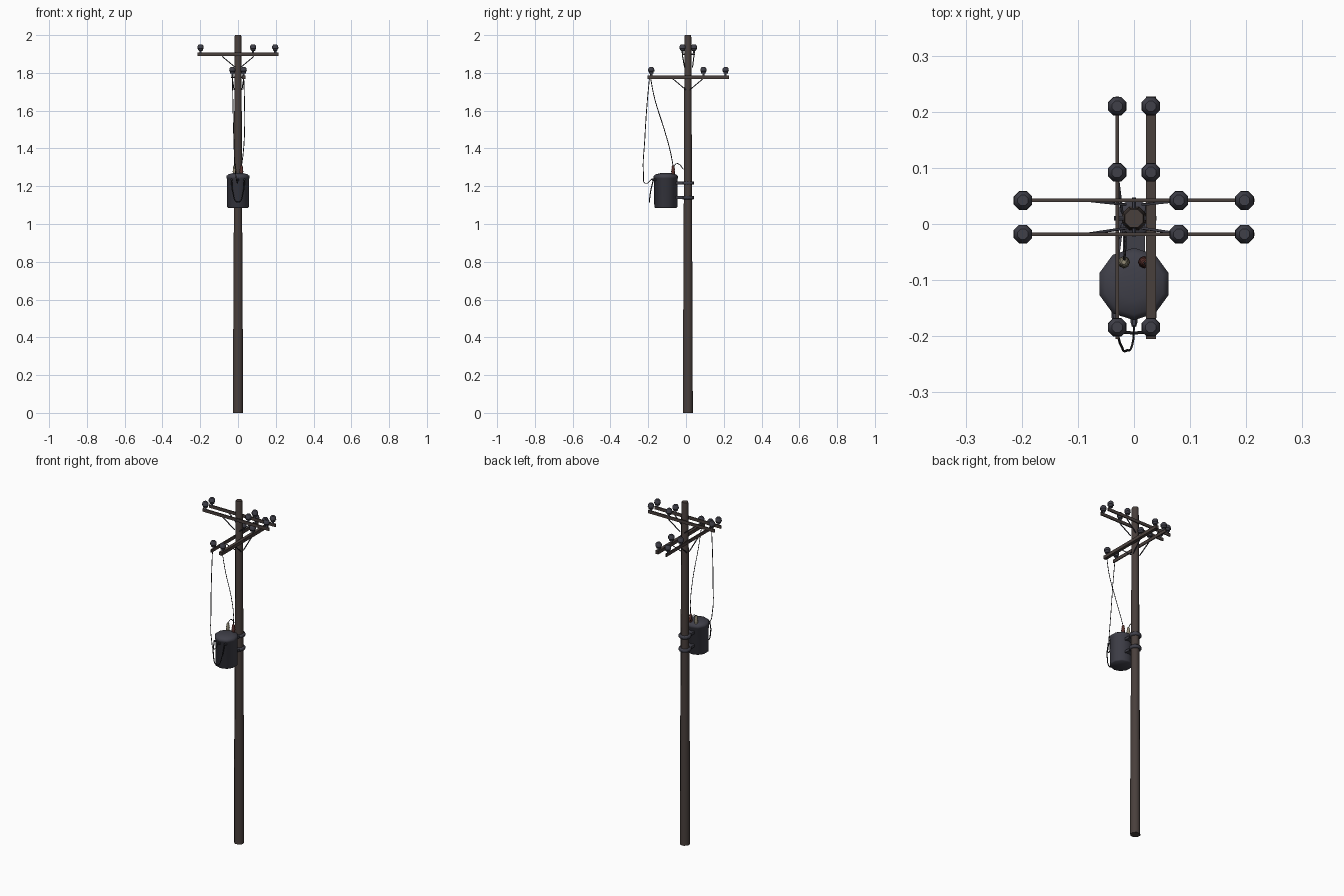
import bpy, math
from mathutils import Vector

if "Cube" in bpy.data.objects:
    bpy.data.objects.remove(bpy.data.objects["Cube"])


def mat(name, rgb):
    m = bpy.data.materials.new(name)
    m.diffuse_color = (*rgb, 1)
    m.use_nodes = True
    m.node_tree.nodes["Principled BSDF"].inputs["Base Color"].default_value = m.diffuse_color
    return m


WOOD = mat("dark brown wood", (0.066, 0.050, 0.045))
METAL = mat("blue grey metal", (0.050, 0.050, 0.066))
WIRE = mat("black cable", (0.018, 0.018, 0.022))
RED = mat("dark red ceramic", (0.11, 0.035, 0.03))
CREAM = mat("cream ceramic", (0.30, 0.27, 0.19))
PY = 0.01  # pole centre in y


def finish(name, verts, faces, m, smooth=True):
    me = bpy.data.meshes.new(name)
    me.from_pydata(verts, [], faces)
    me.materials.append(m)
    ob = bpy.data.objects.new(name, me)
    bpy.context.collection.objects.link(ob)
    if smooth:
        bpy.ops.object.select_all(action='DESELECT')
        ob.select_set(True)
        bpy.context.view_layer.objects.active = ob
        bpy.ops.object.shade_smooth_by_angle(angle=math.radians(50))
    return ob


def lathe(name, profile, sides, m, loc=(0, 0, 0), turn=0.0, axis=(0, 0, 1)):
    """Revolve (radius, height) points, capped at both ends."""
    q = Vector((0, 0, 1)).rotation_difference(Vector(axis))
    verts, faces = [], []
    for r, h in profile:
        for i in range(sides):
            a = turn + 2 * math.pi * i / sides
            verts.append(Vector(loc) + q @ Vector((r * math.cos(a), r * math.sin(a), h)))
    for k in range(len(profile) - 1):
        for i in range(sides):
            j = (i + 1) % sides
            faces.append((k * sides + i, k * sides + j, (k + 1) * sides + j, (k + 1) * sides + i))
    n = (len(profile) - 1) * sides
    faces.append(tuple(reversed(range(sides))))
    faces.append(tuple(n + i for i in range(sides)))
    return finish(name, verts, faces, m)


def box(name, lo, hi, m):
    v = [(x, y, z) for x in (lo[0], hi[0]) for y in (lo[1], hi[1]) for z in (lo[2], hi[2])]
    f = [(0, 1, 3, 2), (4, 6, 7, 5), (0, 4, 5, 1), (2, 3, 7, 6), (0, 2, 6, 4), (1, 5, 7, 3)]
    return finish(name, v, f, m, False)


def rod(name, a, b, r, m, sides=4):
    d = Vector(b) - Vector(a)
    return lathe(name, [(r, 0), (r, d.length)], sides, m, a, math.pi / 4, d.normalized())


def cable(name, pts, r=0.0022):
    """Smooth cable through a few points, as a mesh tube."""
    cu = bpy.data.curves.new(name, 'CURVE')
    cu.dimensions = '3D'
    cu.bevel_depth = r
    cu.bevel_resolution = 0
    cu.resolution_u = 4
    sp = cu.splines.new('BEZIER')
    sp.bezier_points.add(len(pts) - 1)
    for bp, p in zip(sp.bezier_points, pts):
        bp.co = p
        bp.handle_left_type = bp.handle_right_type = 'AUTO'
    cu.materials.append(WIRE)
    ob = bpy.data.objects.new(name, cu)
    bpy.context.collection.objects.link(ob)


# tapered pole
lathe("pole", [(0.028, 0), (0.0275, 0.4), (0.025, 0.8), (0.0225, 1.4), (0.0195, 1.99), (0.0175, 2.0)],
      8, WOOD, (0, PY, 0), math.pi / 8)

CAP = [(0.006, 0), (0.006, 0.012), (0.013, 0.014), (0.014, 0.022), (0.018, 0.025),
       (0.017, 0.038), (0.010, 0.047)]


def insulator(x, y, z):
    lathe("insulator", CAP, 8, METAL, (x, y, z), math.pi / 8)


# upper cross arms along x
for y in (0.042, -0.018):
    box("upper_cross_arm", (-0.215, y - 0.003, 1.889), (0.215, y + 0.003, 1.907), WOOD)
    for x in (-0.198, 0.08, 0.197):
        insulator(x, y, 1.904)
    for s in (-1, 1):
        rod("upper_brace", (s * 0.085, y, 1.888), (s * 0.015, y * 0.7 + 0.005, 1.83), 0.003, METAL)

# lower cross arms along y, the right one is broader
for x, w in ((-0.03, 0.003), (0.03, 0.009)):
    box("lower_cross_arm", (x - w, -0.205, 1.768), (x + w, 0.227, 1.787), WOOD)
    for y in (-0.184, 0.092, 0.21):
        insulator(x, y, 1.784)
    for s in (-1, 1):
        rod("lower_brace", (x, PY + s * 0.08, 1.769), (x * 0.7, PY + s * 0.01, 1.71), 0.003, METAL)

# bolts through the pole between paired arms
rod("upper_bolt", (0, -0.022, 1.898), (0, 0.047, 1.898), 0.004, METAL, 6)
rod("lower_bolt", (-0.036, PY, 1.778), (0.04, PY, 1.778), 0.004, METAL, 6)

# transformer tank with slightly domed lid
TY = -0.107
lathe("transformer_tank", [(0.056, 1.085), (0.061, 1.09), (0.062, 1.24), (0.0645, 1.243),
                           (0.0645, 1.254), (0.054, 1.263), (0.028, 1.269)],
      10, METAL, (0, TY, 0), math.radians(18))

# pole clamps and tank brackets
for z in (1.14, 1.217):
    lathe("pole_clamp", [(0.031, z - 0.009), (0.034, z - 0.006), (0.034, z + 0.006), (0.031, z + 0.009)],
          10, METAL, (0, PY, 0))
    box("tank_bracket", (-0.02, -0.055, z - 0.007), (0.02, -0.015, z + 0.007), METAL)

# top bushings
BUSH = [(0.009, 0), (0.009, 0.012), (0.011, 0.016), (0.008, 0.022), (0.010, 0.027),
        (0.007, 0.034), (0.008, 0.040), (0.004, 0.048)]
lathe("red_bushing", BUSH, 8, RED, (0.018, -0.068, 1.262))
lathe("cream_bushing", BUSH, 8, CREAM, (-0.018, -0.068, 1.262))

# front terminals
for x, y in ((-0.034, -0.157), (0, -0.166), (0.034, -0.157)):
    lathe("front_terminal", [(0.006, 0), (0.006, 0.01), (0.004, 0.017)], 6, METAL,
          (x, y, 1.232), 0, (0, -1, 0.3))

# cables
cable("primary_cable", [(0.03, -0.19, 1.785), (0.034, -0.165, 1.66), (0.035, -0.115, 1.5),
                        (0.028, -0.082, 1.38), (0.018, -0.068, 1.305)])
cable("secondary_cable", [(-0.03, -0.192, 1.785), (-0.027, -0.205, 1.65), (-0.022, -0.218, 1.45),
                          (-0.012, -0.225, 1.26), (-0.003, -0.215, 1.215), (0, -0.182, 1.238)])
cable("front_loop_cable", [(-0.034, -0.172, 1.236), (-0.028, -0.188, 1.17), (0, -0.194, 1.115),
                           (0.028, -0.188, 1.17), (0.034, -0.172, 1.236)], 0.003)
cable("ground_cable", [(-0.018, -0.068, 1.305), (-0.016, -0.045, 1.32), (-0.015, -0.014, 1.29)])
